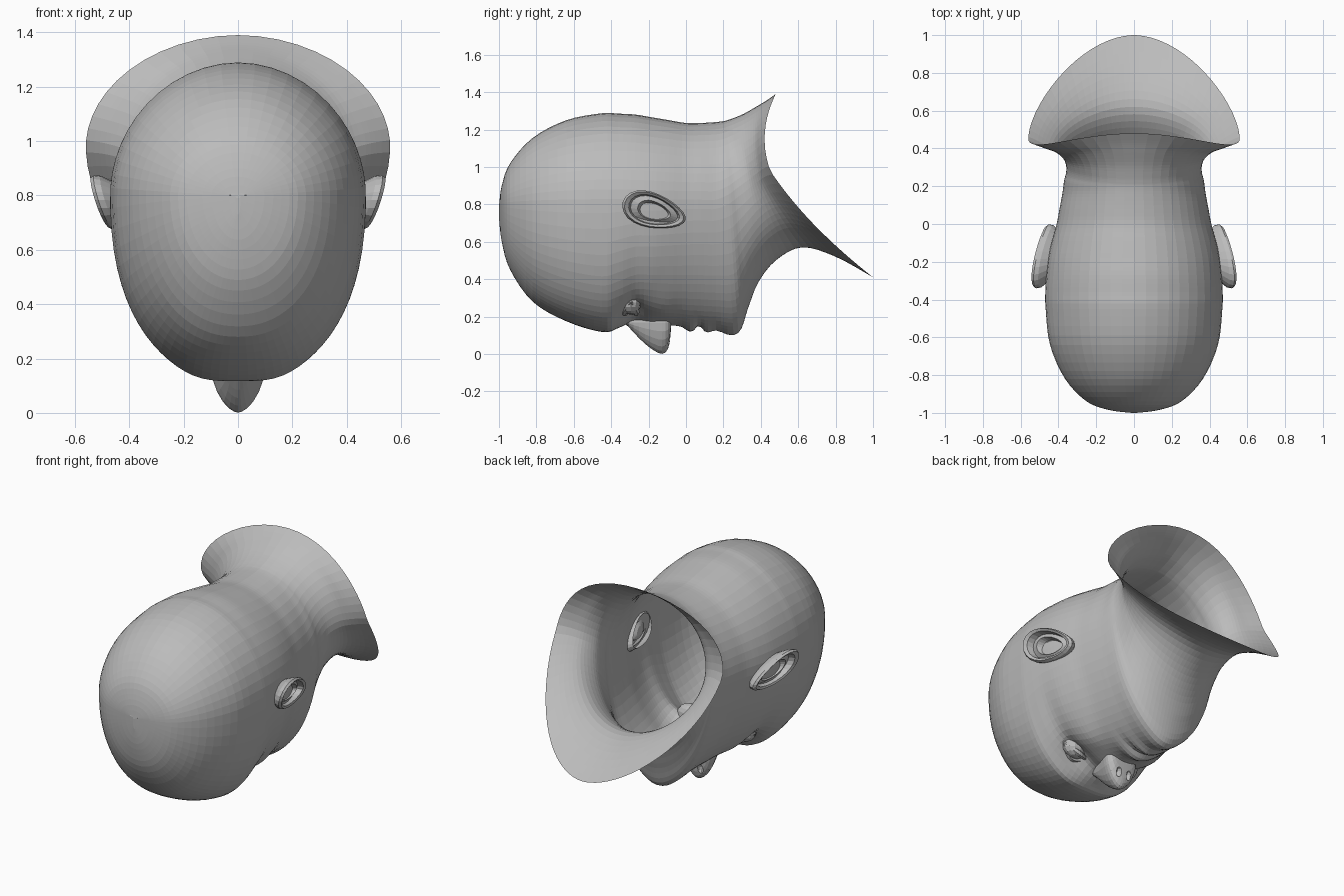
import bpy, bmesh
from math import sin, cos, pi, exp
from mathutils import Vector

if "Cube" in bpy.data.objects:
    bpy.data.objects.remove(bpy.data.objects["Cube"], do_unlink=True)

clay = bpy.data.materials.new("grey clay")
clay.use_nodes = True
clay.diffuse_color = (0.5, 0.5, 0.5, 1)
clay.node_tree.nodes["Principled BSDF"].inputs["Base Color"].default_value = clay.diffuse_color


def finish(bm, name):
    """Turn a bmesh into a named object in the clay colour."""
    mesh = bpy.data.meshes.new(name)
    bm.to_mesh(mesh)
    bm.free()
    mesh.materials.append(clay)
    ob = bpy.data.objects.new(name, mesh)
    bpy.context.collection.objects.link(ob)
    return ob


def spline(keys, steps):
    """Catmull-Rom resampling of a list of equal-length tuples."""
    rows = []
    for i in range(len(keys) - 1):
        a, b, c, d = (keys[max(0, min(len(keys) - 1, i + k))] for k in (-1, 0, 1, 2))
        for s in range(steps):
            t = s / steps
            rows.append([q + t / 2 * (r - p + t * (2 * p - 5 * q + 4 * r - o + t * (3 * (q - r) + o - p)))
                         for p, q, r, o in zip(a, b, c, d)])
    rows.append(list(keys[-1]))
    return rows


def power(v, n):
    return abs(v) ** (2 / n) * (1 if v > 0 else -1)


def skin(bm, rings, closed_ends=(False, False)):
    """Bridge equal rings of vertices with quads."""
    n = len(rings[0])
    for a, b in zip(rings, rings[1:]):
        for i in range(n):
            j = (i + 1) % n
            bm.faces.new((a[i], a[j], b[j], b[i]))
    for end, ring in zip(closed_ends, (rings[0][::-1], rings[-1])):
        if end:
            bm.faces.new(ring)


def loft(bm, rows, half, closed_ends):
    """Each row: top y z, middle y z, bottom y z, half width, underside roundness."""
    angles = []
    for i in range(half + 1):
        u = 1 - i / half
        angles.append(pi * (1 - 0.55 * u - 0.45 * u * u))
    angles += [2 * pi - a for a in angles[-2:0:-1]]
    rings = []
    for ty, tz, my, mz, by, bz, w, n in rows:
        ring = []
        for a in angles:
            c = cos(a)
            e = 1.95 if c > 0 else n
            k = power(c, e)
            y, z = (ty, tz) if c > 0 else (by, bz)
            # Slanted rings bend softly through their middle
            straight = (y - my) * abs(k)
            bowed = (ty - by) / 2 * k + ((ty + by) / 2 - my) * k * k
            ring.append(bm.verts.new((w * power(sin(a), e), my + 0.4 * straight + 0.6 * bowed,
                                      mz + (z - mz) * abs(k))))
        rings.append(ring)
    skin(bm, rings, closed_ends)


# Head shell: upright sections (y, top, bottom, half width, roundness)
upright = [
    (-1, 0.79, 0.73, 0.01, 2), (-0.985, 0.9, 0.6, 0.13, 2), (-0.94, 1.02, 0.45, 0.25, 2.1),
    (-0.82, 1.155, 0.28, 0.365, 2.2), (-0.64, 1.25, 0.175, 0.445, 2.3),
    (-0.45, 1.287, 0.118, 0.468, 2.3), (-0.36, 1.285, 0.14, 0.47, 2.2),
    (-0.27, 1.28, 0.18, 0.465, 2.1), (-0.18, 1.265, 0.18, 0.455, 2.1),
    (-0.09, 1.25, 0.165, 0.435, 2), (0, 1.235, 0.145, 0.41, 1.9),
    (0.08, 1.235, 0.135, 0.395, 1.85), (0.16, 1.24, 0.13, 0.38, 1.85)]
keys = [(y, t, y, 0.8, y, b, w, n) for y, t, b, w, n in upright]
# Slanted sections through the jaw, neck and flared collar
keys += [
    (0.2, 1.245, 0.23, 0.83, 0.28, 0.125, 0.37, 1.85), (0.22, 1.25, 0.27, 0.86, 0.33, 0.24, 0.36, 1.9),
    (0.25, 1.26, 0.31, 0.89, 0.385, 0.38, 0.36, 2), (0.31, 1.285, 0.35, 0.92, 0.48, 0.5, 0.375, 2),
    (0.38, 1.325, 0.39, 0.95, 0.62, 0.57, 0.42, 2), (0.43, 1.355, 0.42, 0.97, 0.8, 0.52, 0.49, 1.9),
    (0.48, 1.39, 0.45, 0.98, 1, 0.41, 0.56, 1.85)]
bm = bmesh.new()
loft(bm, spline(keys, 4), 32, (True, False))

# Facial relief: (x, y, spread x, spread y, height), positive sinks inward
relief = [
    (0.18, -0.29, 0.09, 0.06, 0.05), (0.16, -0.4, 0.1, 0.035, -0.012),
    (0.24, -0.12, 0.08, 0.07, -0.015), (0, -0.17, 0.1, 0.09, -0.03),
    (0, 0.02, 0.1, 0.03, -0.022), (0, 0.07, 0.1, 0.013, 0.025),
    (0, 0.115, 0.08, 0.028, -0.017), (0, 0.24, 0.1, 0.06, -0.018)]
for v in bm.verts:
    if v.co.z < 0.5 and v.co.y < 0.32:
        v.co.z += sum(h * exp(-((abs(v.co.x) - x) / sx) ** 2 - ((v.co.y - y) / sy) ** 2)
                      for x, y, sx, sy, h in relief)
finish(bm, "head_shell")

# Nose: (y, ridge z, half width)
ridge = [(-0.38, 0.17, 0.025), (-0.33, 0.165, 0.035), (-0.28, 0.115, 0.05), (-0.22, 0.055, 0.07),
         (-0.15, 0.006, 0.095), (-0.11, 0.008, 0.1), (-0.088, 0.055, 0.085), (-0.08, 0.14, 0.06)]
bm = bmesh.new()
loft(bm, spline([(y, 0.25, y, 0.17, y, z, w, 1.7) for y, z, w in ridge], 2), 10, (True, True))
nose = finish(bm, "nose")


def ellipsoid(name, centre, size, detail=12):
    bm = bmesh.new()
    bmesh.ops.create_uvsphere(bm, u_segments=detail, v_segments=detail * 2 // 3, radius=1)
    for v in bm.verts:
        v.co = Vector(a * b for a, b in zip(v.co, size)) + Vector(centre)
    return finish(bm, name)


def ear(name, side):
    """Tilted shell: (scale, outward offset) rings from the root over the rim into the bowl."""
    profile = [(0.72, -0.06), (0.86, -0.035), (0.97, -0.015), (1, 0.008), (0.93, 0.022), (0.8, 0.015),
               (0.74, -0.02), (0.62, -0.012), (0.52, -0.005), (0.42, -0.035), (0.2, -0.045)]
    bm = bmesh.new()
    rings = []
    for s, out in profile:
        ring = []
        for i in range(24):
            a = 2 * pi * i / 24
            u, v = 0.175 * cos(a) * s, (0.092 - 0.022 * cos(a)) * sin(a) * s
            y, z = u * 0.96 + v * 0.28, v * 0.96 - u * 0.28
            ring.append(bm.verts.new((side * (0.477 - 0.14 * y + 0.3 * z + out), y - 0.17, z + 0.765)))
        rings.append(ring)
    skin(bm, rings, (False, True))
    bmesh.ops.recalc_face_normals(bm, faces=bm.faces)
    finish(bm, name)


def eyelid(name, side, lift):
    """Tapered crescent fold along one edge of the eye."""
    bm = bmesh.new()
    rings = []
    for i in range(11):
        t = i / 10
        x = 0.18 + 0.085 * (2 * t - 1)
        y, z = -0.295 + lift * sin(pi * t), 0.23 - 0.03 * sin(pi * t) + 0.05 * t
        r = 0.006 + 0.012 * sin(pi * t)
        rings.append([bm.verts.new((side * x, y + r * cos(k * pi / 3), z + r * sin(k * pi / 3)))
                      for k in range(6)])
    skin(bm, rings, (True, True))
    bmesh.ops.recalc_face_normals(bm, faces=bm.faces)
    finish(bm, name)


# Mouth pocket inside the hollow head
ellipsoid("mouth_cavity", (0, 0.06, 0.28), (0.12, 0.07, 0.1), 10)

# Paired features
for label, side in (("left", 1), ("right", -1)):
    ear(label + "_ear", side)
    ellipsoid(label + "_eyeball", (side * 0.18, -0.295, 0.275), (0.08, 0.055, 0.065))
    eyelid(label + "_upper_eyelid", side, -0.035)
    eyelid(label + "_lower_eyelid", side, 0.03)
    # Nostril hollow
    cutter = ellipsoid(label + "_nostril_cutter", (side * 0.035, -0.085, 0.08), (0.018, 0.035, 0.03), 9)
    cutter.hide_render = True
    cutter.hide_set(True)
    cut = nose.modifiers.new(label + "_nostril", "BOOLEAN")
    cut.operation = "DIFFERENCE"
    cut.object = cutter
